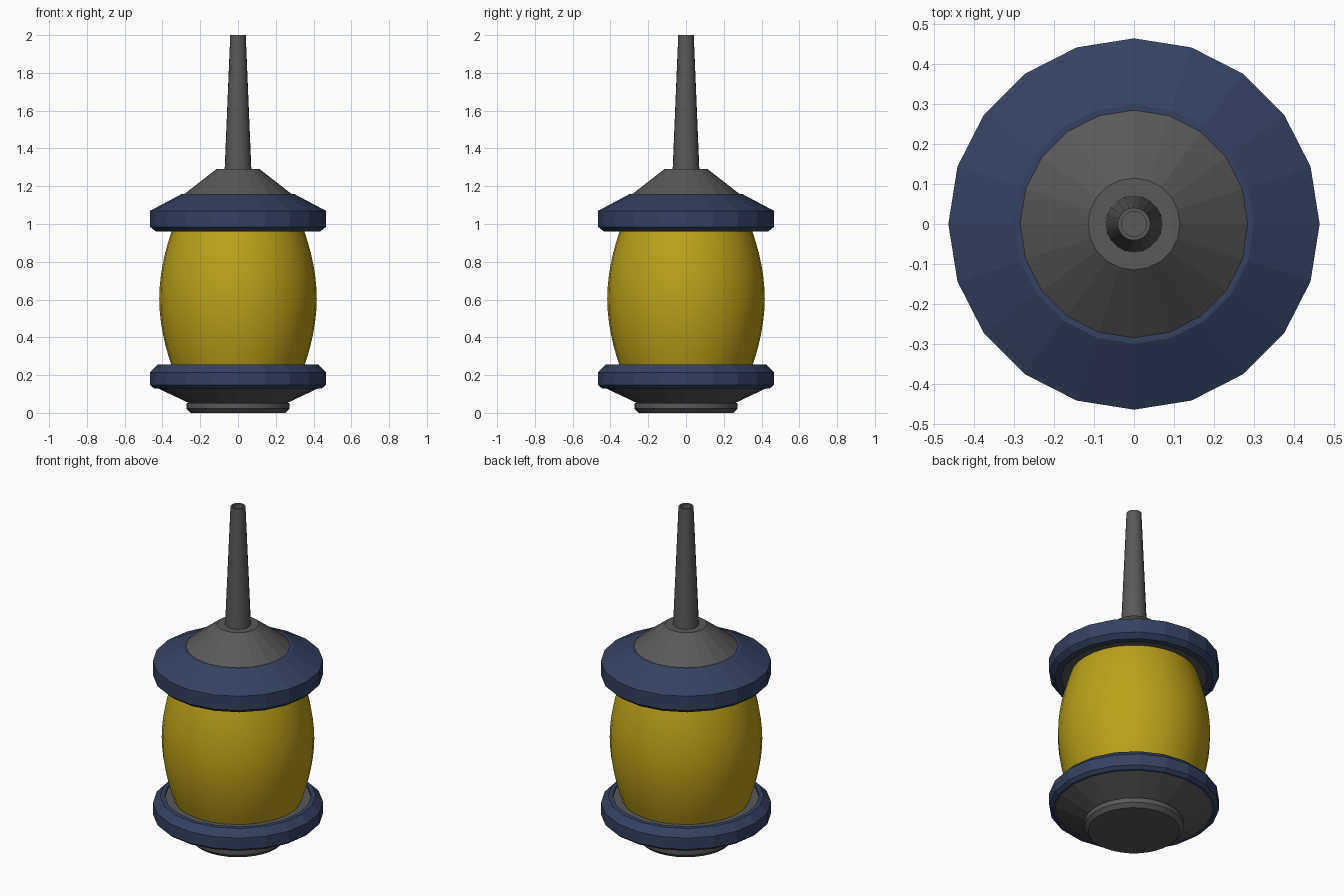
import bpy, bmesh, math

if "Cube" in bpy.data.objects:
    bpy.data.objects.remove(bpy.data.objects["Cube"])

SIDES = 20


def material(name, rgb):
    m = bpy.data.materials.new(name)
    m.diffuse_color = (*rgb, 1)
    m.use_nodes = True
    m.node_tree.nodes["Principled BSDF"].inputs["Base Color"].default_value = m.diffuse_color
    return m


NAVY = material("navy", (0.035, 0.055, 0.115))
YELLOW = material("yellow", (0.50, 0.36, 0.01))
GREY = material("dark_grey", (0.10, 0.10, 0.10))


def lathe(name, profile, mat, sides=SIDES, angle=None, closed=False):
    """Spin (radius, z) points round z; open profiles are capped at both ends."""
    bm = bmesh.new()
    rings = [[bm.verts.new((r * math.cos(2 * math.pi * i / sides),
                            r * math.sin(2 * math.pi * i / sides), z))
              for i in range(sides)] for r, z in profile]
    pairs = list(zip(rings, rings[1:]))
    if closed:
        pairs.append((rings[-1], rings[0]))
    else:
        bm.faces.new(rings[0])
        bm.faces.new(rings[-1])
    for a, b in pairs:
        for i in range(sides):
            j = (i + 1) % sides
            bm.faces.new((a[i], a[j], b[j], b[i]))
    bmesh.ops.recalc_face_normals(bm, faces=bm.faces)
    mesh = bpy.data.meshes.new(name)
    bm.to_mesh(mesh)
    bm.free()
    mesh.materials.append(mat)
    ob = bpy.data.objects.new(name, mesh)
    bpy.context.collection.objects.link(ob)
    if angle:
        bpy.ops.object.select_all(action='DESELECT')
        ob.select_set(True)
        bpy.context.view_layer.objects.active = ob
        bpy.ops.object.shade_smooth_by_angle(angle=math.radians(angle))
    return ob


# Foot and flared base
lathe("foot", [(0.25, 0), (0.272, 0.022), (0.272, 0.05), (0.255, 0.06)], GREY, 32, 30)
lathe("base", [(0.255, 0.05), (0.435, 0.135), (0.435, 0.235), (0.41, 0.243)], GREY)

# Lower rim
lathe("lower_rim", [(0.43, 0.13), (0.445, 0.13), (0.465, 0.147), (0.465, 0.215),
                    (0.445, 0.235), (0.425, 0.255), (0.40, 0.255), (0.40, 0.235)],
      NAVY, closed=True)

# Bulging glass body
body = []
for k in range(13):
    t = k / 6 - 1
    body.append((0.417 - 0.069 * abs(t) ** 1.9, 0.605 + 0.365 * t))
lathe("body", body, YELLOW, 32, 30)

# Upper rim with sloped roof, and the grey plate under it
lathe("upper_rim", [(0.40, 0.96), (0.435, 0.96), (0.465, 0.985), (0.465, 1.07),
                    (0.30, 1.158), (0.27, 1.158), (0.27, 1.05), (0.40, 1.0)],
      NAVY, closed=True)
lathe("upper_plate", [(0.41, 0.968), (0.41, 1.0)], GREY)

# Cone cap
lathe("cap", [(0.285, 1.10), (0.285, 1.158), (0.115, 1.29)], GREY)

# Hollow tapering spout
lathe("spout", [(0.071, 1.28), (0.041, 2.0), (0.031, 2.0), (0.031, 1.30)], GREY, 20, 30)
